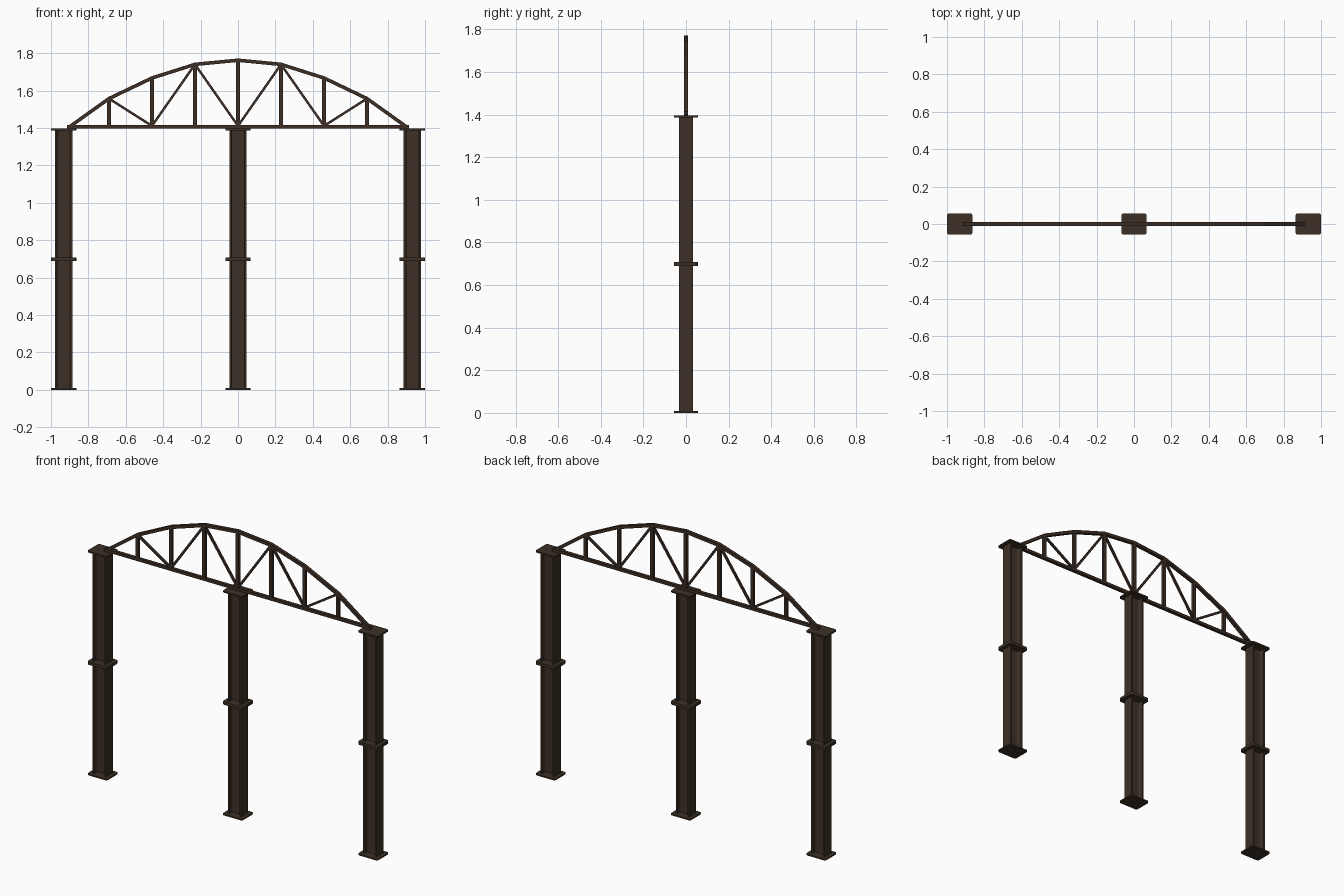
import bpy, bmesh, math
from mathutils import Vector, Matrix

if "Cube" in bpy.data.objects:
    bpy.data.objects.remove(bpy.data.objects["Cube"])


def material(name, rgb):
    m = bpy.data.materials.new(name)
    m.diffuse_color = (*rgb, 1)
    m.use_nodes = True
    m.node_tree.nodes["Principled BSDF"].inputs["Base Color"].default_value = m.diffuse_color
    return m


COLUMN = material("dark brown steel", (0.046, 0.030, 0.019))
TRUSS = material("reddish brown steel", (0.048, 0.028, 0.019))


def finish(name, bm, mat):
    bmesh.ops.recalc_face_normals(bm, faces=bm.faces)
    me = bpy.data.meshes.new(name)
    bm.to_mesh(me)
    bm.free()
    me.materials.append(mat)
    ob = bpy.data.objects.new(name, me)
    bpy.context.collection.objects.link(ob)
    return ob


def extrude_profile(name, pts, x, z0, z1, mat):
    bm = bmesh.new()
    face = bm.faces.new([bm.verts.new((x + px, py, z0)) for px, py in pts])
    top = bmesh.ops.extrude_face_region(bm, geom=[face])["geom"]
    bmesh.ops.translate(bm, vec=(0, 0, z1 - z0),
                        verts=[v for v in top if isinstance(v, bmesh.types.BMVert)])
    if len(bm.faces) < len(pts) + 2:
        bm.faces.new([v for v in bm.verts if v.co.z == z0])
    return finish(name, bm, mat)


def mirror_quadrant(quarter):
    """Closed outline from the first-quadrant points, listed from +x to +y."""
    half = quarter + [(-x, y) for x, y in reversed(quarter)]
    return half + [(-x, -y) for x, y in half]


# I-section: flanges face +x and -x, web runs along x with small root fillets
HX, HY, FL, WEB, R = 0.046, 0.034, 0.011, 0.005, 0.008
quarter = [(HX, HY), (HX - FL, HY)]
for i in range(4):
    a = math.radians(30 * i)
    quarter.append((HX - FL - R + R * math.cos(a), WEB + R - R * math.sin(a)))
i_section = mirror_quadrant(quarter)

# End plate outline with rounded corners
PX, PY, PR = 0.068, 0.057, 0.012
plate = mirror_quadrant([(PX - PR + PR * math.cos(math.radians(30 * i)),
                          PY - PR + PR * math.sin(math.radians(30 * i))) for i in range(4)])

# Columns: two stacked segments, each with a plate at both ends
SEG, T = 0.698, 0.009
for side, x in (("left", -0.932), ("middle", 0), ("right", 0.932)):
    for n, level in enumerate(("lower", "upper")):
        z = n * SEG
        extrude_profile(f"{side}_{level}_column", i_section, x, z + T, z + SEG - T, COLUMN)
        extrude_profile(f"{side}_{level}_bottom_plate", plate, x, z, z + T, COLUMN)
        extrude_profile(f"{side}_{level}_top_plate", plate, x, z + SEG - T, z + SEG, COLUMN)


def bar(name, a, b, width, depth):
    """Square bar between two (x, z) points in the y = 0 plane."""
    a, b = Vector((a[0], 0, a[1])), Vector((b[0], 0, b[1]))
    d = b - a
    bm = bmesh.new()
    rot = Matrix.Rotation(-math.atan2(d.z, d.x), 4, 'Y')
    bmesh.ops.create_cube(bm, size=1, matrix=Matrix.Translation((a + b) / 2) @ rot
                          @ Matrix.Diagonal((d.length, depth, width, 1)))
    return finish(name, bm, TRUSS)


# Bowstring truss
BOT = 1.406
bar("bottom_chord", (-0.915, BOT), (0.915, BOT), 0.018, 0.02)
arch = [(0, 1.762), (0.23, 1.740), (0.46, 1.667), (0.69, 1.557), (0.905, 1.403)]


def top_chord(points):
    """Continuous mitred chord through the arch nodes."""
    bm = bmesh.new()
    rings = []
    for i, p in enumerate(points):
        p = Vector(p)
        d0 = (p - Vector(points[max(i - 1, 0)])).normalized()
        d1 = (Vector(points[min(i + 1, len(points) - 1)]) - p).normalized()
        d = (d0 + d1).normalized()
        n = Vector((-d.y, d.x)) * 0.0095
        rings.append([bm.verts.new((p.x + s * n.x, y, p.y + s * n.y))
                      for s, y in ((1, -0.01), (1, 0.01), (-1, 0.01), (-1, -0.01))])
    for r, q in zip(rings, rings[1:]):
        for k in range(4):
            bm.faces.new((r[k], r[k - 1], q[k - 1], q[k]))
    bm.faces.new(rings[0])
    bm.faces.new(rings[-1])
    finish("top_chord", bm, TRUSS)


top_chord([(-x, z) for x, z in reversed(arch[1:])] + arch)

# Posts and diagonals
bar("centre_post", (0, BOT), arch[0], 0.02, 0.018)
for s, side in ((-1, "left"), (1, "right")):
    for i in (1, 2, 3):
        x, z = arch[i]
        bar(f"{side}_post_{i}", (s * x, BOT), (s * x, z), 0.02, 0.018)
    for i, (top, foot) in enumerate(((1, 0), (1, 2), (3, 2))):
        x, z = arch[top]
        bar(f"{side}_diagonal_{i + 1}", (s * arch[foot][0], BOT + 0.005), (s * x, z), 0.013, 0.012)
